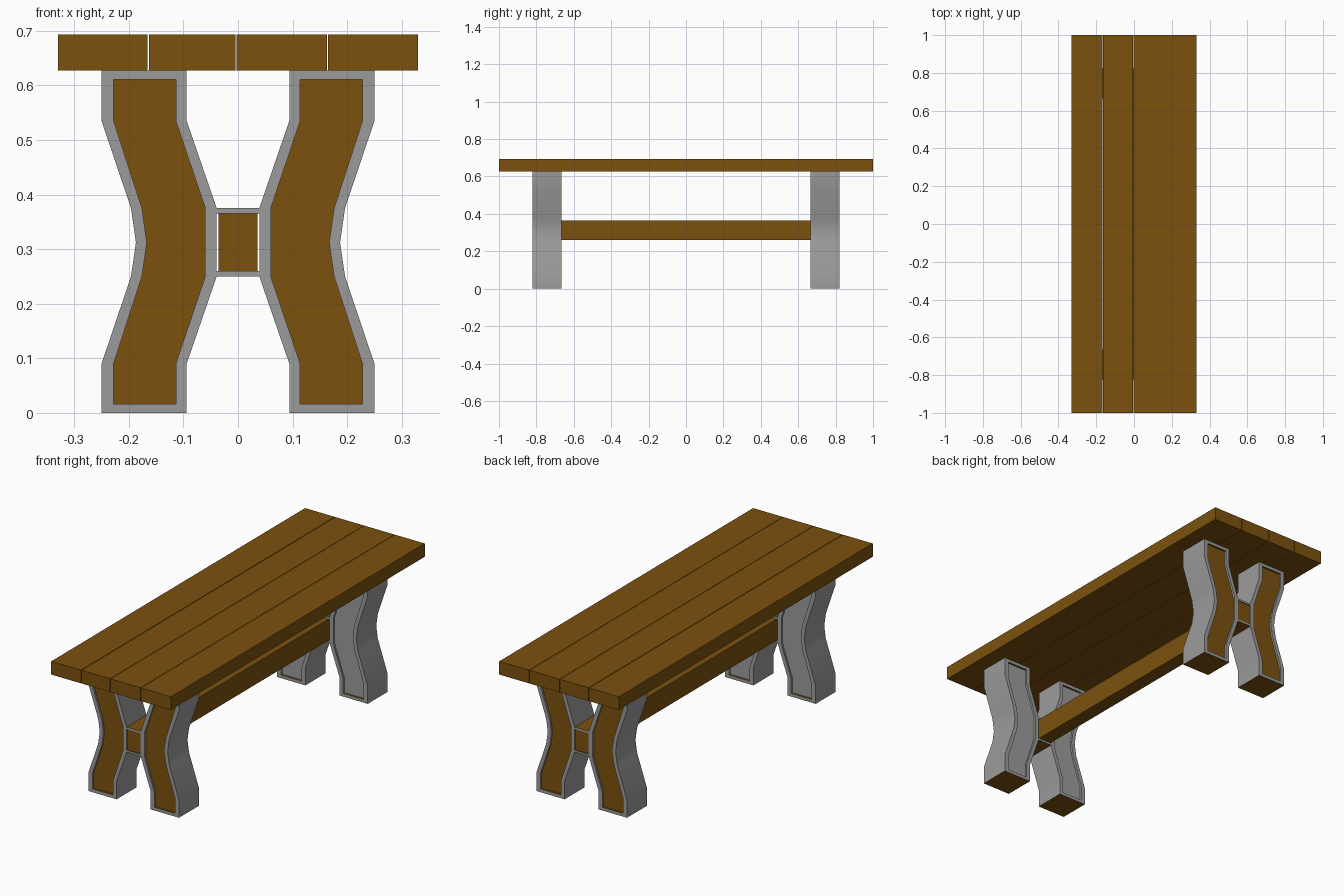
import bpy, bmesh, math

if "Cube" in bpy.data.objects:
    bpy.data.objects.remove(bpy.data.objects["Cube"])


def material(name, rgb):
    m = bpy.data.materials.new(name)
    m.diffuse_color = (*rgb, 1.0)
    m.use_nodes = True
    m.node_tree.nodes["Principled BSDF"].inputs["Base Color"].default_value = m.diffuse_color
    return m


WOOD = material("brown wood", (0.2, 0.083, 0.0045))
STONE = material("grey concrete", (0.33, 0.33, 0.33))


def finish(bm, name, mats):
    # consistent normals, soft gentle bends, crisp corners
    bmesh.ops.recalc_face_normals(bm, faces=bm.faces[:])
    bm.normal_update()
    for f in bm.faces:
        f.smooth = True
    for e in bm.edges:
        e.smooth = e.calc_face_angle(3.0) < math.radians(30)
    me = bpy.data.meshes.new(name)
    for m in mats:
        me.materials.append(m)
    return bm, me


def link(bm, me, name):
    bm.to_mesh(me)
    bm.free()
    ob = bpy.data.objects.new(name, me)
    bpy.context.collection.objects.link(ob)
    return ob


def box(name, x0, x1, y0, y1, z0, z1, mats=(WOOD,)):
    bm = bmesh.new()
    bmesh.ops.create_cube(bm, size=1)
    for v in bm.verts:
        v.co.x = x1 if v.co.x > 0 else x0
        v.co.y = y1 if v.co.y > 0 else y0
        v.co.z = z1 if v.co.z > 0 else z0
    bm, me = finish(bm, name, mats)
    if len(mats) > 1:  # horizontal faces take the wood colour
        for f in bm.faces:
            f.material_index = 1 if abs(f.normal.z) > 0.99 else 0
    return link(bm, me, name)


# leg outline and its inset panel outline (x, z), right hand side
OUTLINE = [(0.094, 0), (0.25, 0), (0.25, 0.09), (0.196, 0.25), (0.187, 0.312),
           (0.196, 0.375), (0.25, 0.535), (0.25, 0.627), (0.094, 0.627),
           (0.094, 0.535), (0.039, 0.375), (0.039, 0.25), (0.094, 0.09)]
PANEL = [(0.114, 0.016), (0.228, 0.016), (0.228, 0.09), (0.176, 0.25), (0.167, 0.312),
         (0.176, 0.375), (0.228, 0.535), (0.228, 0.611), (0.114, 0.611),
         (0.114, 0.535), (0.06, 0.375), (0.06, 0.25), (0.114, 0.09)]
Y_IN, Y_OUT, RECESS = 0.665, 0.822, 0.01


def leg(name, sx, sy):
    bm = bmesh.new()
    stations = [(PANEL, Y_OUT - RECESS), (PANEL, Y_OUT), (OUTLINE, Y_OUT),
                (OUTLINE, Y_IN), (PANEL, Y_IN), (PANEL, Y_IN + RECESS)]
    rings = [[bm.verts.new((sx * x, sy * y, z)) for x, z in prof] for prof, y in stations]
    n = len(OUTLINE)
    for a, b in zip(rings, rings[1:]):
        for i in range(n):
            j = (i + 1) % n
            bm.faces.new((a[i], a[j], b[j], b[i]))
    outer_panel = bm.faces.new(rings[0])
    bm.faces.new(rings[-1])
    bm, me = finish(bm, name, (STONE, WOOD))
    # outward panel and level faces are wood, the rest concrete
    for f in bm.faces:
        f.material_index = 1 if f is outer_panel or abs(f.normal.z) > 0.99 else 0
    return link(bm, me, name)


# table top planks
for i, (x0, x1) in enumerate([(-0.33, -0.166), (-0.163, -0.005), (-0.003, 0.163), (0.165, 0.33)]):
    box(f"top_plank_{i + 1}", x0, x1, -1, 1, 0.627, 0.693)

# legs and the bars joining each pair
for sy, end in ((-1, "front"), (1, "back")):
    for sx, side in ((-1, "left"), (1, "right")):
        leg(f"{end}_{side}_leg", sx, sy)
    y0, y1 = sorted((sy * Y_IN, sy * Y_OUT))
    box(f"{end}_upper_link", -0.04, 0.04, y0, y1, 0.365, 0.375, (STONE, WOOD))
    box(f"{end}_lower_link", -0.04, 0.04, y0, y1, 0.25, 0.26, (STONE, WOOD))

# long stretcher beam between the leg pairs
box("stretcher_beam", -0.0355, 0.0355, -0.818, 0.818, 0.26, 0.365)
